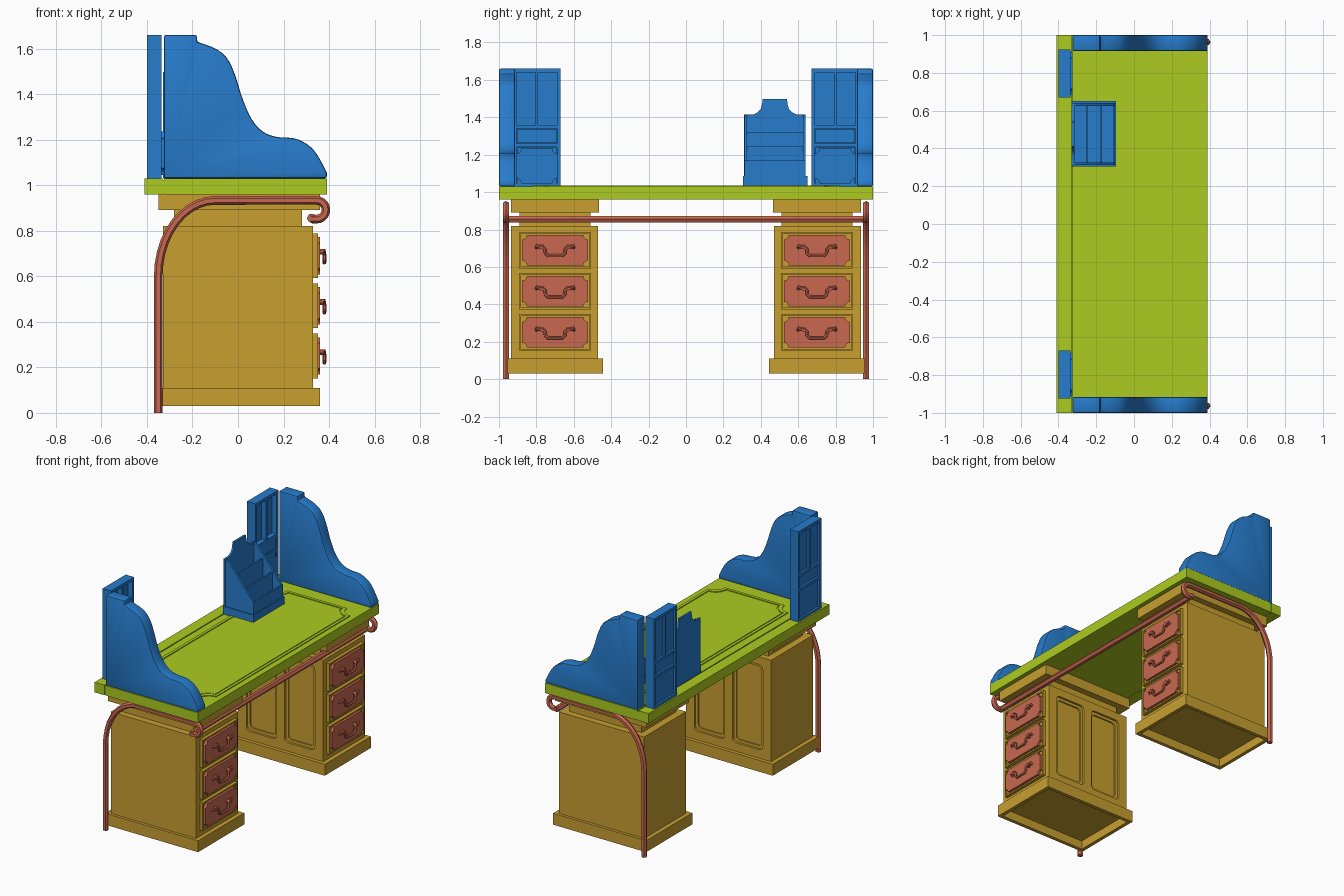
import bpy, bmesh
from math import sin, cos, radians
from mathutils import Vector

if "Cube" in bpy.data.objects:
    bpy.data.objects.remove(bpy.data.objects["Cube"])


def material(name, rgb):
    m = bpy.data.materials.new(name)
    m.diffuse_color = (*rgb, 1)
    m.use_nodes = True
    m.node_tree.nodes["Principled BSDF"].inputs["Base Color"].default_value = m.diffuse_color
    return m


BLUE = material("blue", (0.02, 0.20, 0.60))
GREEN = material("green", (0.42, 0.60, 0.015))
TAN = material("tan", (0.58, 0.35, 0.03))
RED = material("red", (0.58, 0.14, 0.08))


def prism(name, pts, axis, a, b, mat=None):
    """Extrude a 2D outline along an axis from a to b."""
    place = {"x": lambda p, t: (t, p[0], p[1]),
             "y": lambda p, t: (p[0], t, p[1]),
             "z": lambda p, t: (p[0], p[1], t)}[axis]
    bm = bmesh.new()
    lo = [bm.verts.new(place(p, a)) for p in pts]
    hi = [bm.verts.new(place(p, b)) for p in pts]
    bm.faces.new(lo)
    bm.faces.new(hi)
    for i in range(len(pts)):
        j = (i + 1) % len(pts)
        bm.faces.new((lo[i], lo[j], hi[j], hi[i]))
    bmesh.ops.recalc_face_normals(bm, faces=bm.faces)
    me = bpy.data.meshes.new(name)
    bm.to_mesh(me)
    bm.free()
    ob = bpy.data.objects.new(name, me)
    bpy.context.collection.objects.link(ob)
    if mat:
        me.materials.append(mat)
    return ob


def box(name, x, y, z, mat=None):
    return prism(name, [(x[0], y[0]), (x[1], y[0]), (x[1], y[1]), (x[0], y[1])], "z", z[0], z[1], mat)


def plate(u, v, r, concave=False, n=5):
    """Rectangle outline with rounded or scooped corners."""
    cu, cv, hw, hh = sum(u) / 2, sum(v) / 2, abs(u[1] - u[0]) / 2, abs(v[1] - v[0]) / 2
    pts = []
    for k, (su, sv) in enumerate([(1, 1), (-1, 1), (-1, -1), (1, -1)]):
        inset = 0 if concave else r
        for i in range(n + 1):
            t = i / n * 90
            ang = radians(270 + 90 * k - t if concave else 90 * k + t)
            pts.append((cu + su * (hw - inset) + r * cos(ang), cv + sv * (hh - inset) + r * sin(ang)))
    return pts


def cut(ob, cutter):
    cutter.hide_render = True
    cutter.hide_set(True)
    m = ob.modifiers.new("cut", "BOOLEAN")
    m.operation, m.solver, m.object = "DIFFERENCE", "EXACT", cutter
    bpy.context.view_layer.objects.active = ob
    bpy.ops.object.modifier_apply(modifier=m.name)
    bpy.data.objects.remove(cutter)


def tube(name, pts, r, mat, res=1):
    cu = bpy.data.curves.new(name, "CURVE")
    cu.dimensions = "3D"
    cu.bevel_depth, cu.bevel_resolution, cu.use_fill_caps = r, res, True
    sp = cu.splines.new("POLY")
    sp.points.add(len(pts) - 1)
    for p, co in zip(sp.points, pts):
        p.co = (*co, 1)
    cu.materials.append(mat)
    ob = bpy.data.objects.new(name, cu)
    bpy.context.collection.objects.link(ob)
    return ob


def smooth_path(ps, n=4):
    """Catmull-Rom through 2D points."""
    v = [Vector(p) for p in ps]
    v = [v[0] * 2 - v[1]] + v + [v[-1] * 2 - v[-2]]
    out = []
    for a, b, c, d in zip(v, v[1:], v[2:], v[3:]):
        for i in range(n):
            t = i / n
            out.append(0.5 * (2 * b + (c - a) * t + (2 * a - 5 * b + 4 * c - d) * t * t
                              + (3 * b - a - 3 * c + d) * t ** 3))
    return [tuple(p) for p in out] + [tuple(ps[-1])]


# Table top: main board, back strip, scooped writing inlay
box("table_top", (-0.325, 0.39), (-1, 1), (0.96, 1.03), GREEN)
box("table_back_strip", (-0.41, -0.332), (-1, 1), (0.96, 1.03), GREEN)
box("table_groove_floor", (-0.34, -0.32), (-0.998, 0.998), (0.962, 1.022), GREEN)
border = prism("inlay_border", plate((-0.27, 0.35), (-0.82, 0.82), 0.08, True, 8), "z", 1.028, 1.036, GREEN)
cut(border, prism("c", plate((-0.25, 0.33), (-0.80, 0.80), 0.08, True, 8), "z", 1.0, 1.1))
prism("writing_inlay", plate((-0.243, 0.323), (-0.793, 0.793), 0.08, True, 8), "z", 1.028, 1.034, GREEN)

# Swept outline of the end panels
curve = smooth_path([(-0.18, 1.63), (-0.10, 1.60), (-0.05, 1.56), (-0.015, 1.49), (0.02, 1.38), (0.06, 1.29),
                     (0.11, 1.235), (0.17, 1.212), (0.25, 1.205), (0.31, 1.175), (0.35, 1.13), (0.39, 1.055)])
outline = [(-0.325, 1.03), (-0.325, 1.66), (-0.18, 1.66)] + curve + [(0.39, 1.03)]

for s in (-1, 1):
    def ys(a, b):
        return tuple(sorted((s * a, s * b)))

    # End panel with eased edge
    panel = prism("end_panel", outline, "y", *ys(0.915, 1.0), BLUE)
    bev = panel.modifiers.new("bevel", "BEVEL")
    bev.width, bev.segments, bev.limit_method, bev.angle_limit = 0.009, 2, "ANGLE", radians(40)

    # Back cabinet: frame, shelves, divider, thin back, scooped door
    cx = (-0.40, -0.335)
    for a, b in ((0.67, 0.69), (0.905, 0.925)):
        box("cabinet_side", cx, ys(a, b), (1.03, 1.66), BLUE)
    for a, b in ((1.03, 1.045), (1.24, 1.26), (1.34, 1.36), (1.64, 1.66)):
        box("cabinet_shelf", cx, ys(0.68, 0.915), (a, b), BLUE)
    box("cabinet_divider", cx, ys(0.79, 0.805), (1.35, 1.65), BLUE)
    box("cabinet_back", (-0.385, -0.37), ys(0.68, 0.915), (1.035, 1.65), BLUE)
    box("cabinet_drawer", (-0.375, -0.338), ys(0.692, 0.903), (1.262, 1.338), BLUE)
    box("cabinet_door", (-0.375, -0.338), ys(0.692, 0.903), (1.047, 1.238), BLUE)
    prism("cabinet_door_panel", plate(ys(0.685, 0.91), (1.045, 1.235), 0.03, True), "x", -0.34, -0.325, BLUE)

    # Pedestal: hollow plinth, panelled body, neck, cap
    plinth = box("pedestal_plinth", (-0.36, 0.36), ys(0.445, 0.955), (0.03, 0.11), TAN)
    cut(plinth, box("c", (-0.335, 0.335), ys(0.47, 0.93), (0.0, 0.09)))
    body = box("pedestal_body", (-0.33, 0.33), ys(0.47, 0.935), (0.10, 0.82), TAN)
    for a, b in ((-0.265, -0.03), (0.03, 0.265)):
        cut(body, prism("c", plate((a, b), (0.17, 0.765), 0.03), "y", *ys(0.40, 0.485)))
        cut(body, prism("c", plate((a + 0.02, b - 0.02), (0.19, 0.745), 0.025), "y", *ys(0.40, 0.495)))
    box("pedestal_neck", (-0.28, 0.28), ys(0.51, 0.89), (0.81, 0.90), TAN)
    box("pedestal_cap", (-0.35, 0.36), ys(0.465, 0.935), (0.89, 0.962), TAN)

    # Drawers with scooped faces and bail handles
    yc = s * 0.70
    for zc in (0.25, 0.47, 0.69):
        front = box("drawer_front", (0.32, 0.352), (yc - 0.193, yc + 0.193), (zc - 0.098, zc + 0.098), TAN)
        cut(front, prism("c", plate((yc - 0.183, yc + 0.183), (zc - 0.088, zc + 0.088), 0.002), "x", 0.343, 0.4))
        prism("drawer_face", plate((yc - 0.177, yc + 0.177), (zc - 0.082, zc + 0.082), 0.026, True),
              "x", 0.34, 0.361, RED)
        half = [(0.362, 0.10, 0.012), (0.374, 0.098, 0.022), (0.378, 0.085, 0.018), (0.378, 0.065, 0.016),
                (0.379, 0.054, 0.004), (0.379, 0.052, -0.016), (0.379, 0.038, -0.030)]
        loop = [(x, yc - y, zc + z) for x, y, z in half] + [(x, yc + y, zc + z) for x, y, z in half[::-1]]
        tube("drawer_handle", loop, 0.009, RED)
        for d in (-0.07, 0.07):
            tube("handle_post", [(0.355, yc + d, zc + 0.017), (0.384, yc + d, zc + 0.017)], 0.014, RED)

    # Bent side leg ending in a hook
    leg = [(-0.35, 0.0), (-0.35, 0.3)]
    leg += [(-0.10 - 0.25 * cos(radians(t)), 0.60 + 0.333 * sin(radians(t))) for t in range(0, 91, 9)]
    leg += [(0.345 + 0.041 * cos(radians(t)), 0.892 + 0.041 * sin(radians(t))) for t in range(90, -91, -18)]
    leg += [(0.32, 0.852)]
    tube("side_leg", [(x, s * 0.963, z) for x, z in leg], 0.019, RED)

# Rail joining the two hooks
tube("front_rail", [(0.322, -0.975, 0.855), (0.322, 0.975, 0.855)], 0.02, RED)

# Letter rack: base, stepped boards, sloping sides, shaped back
box("rack_base", (-0.33, -0.095), (0.305, 0.65), (1.03, 1.085), BLUE)
for x, top in ((-0.255, 1.32), (-0.18, 1.245), (-0.11, 1.17)):
    box("rack_board", (x, x + 0.01), (0.315, 0.635), (1.08, top), BLUE)
side = [(-0.33, 1.08), (-0.10, 1.08), (-0.10, 1.17), (-0.29, 1.40), (-0.33, 1.415)]
prism("rack_side", side, "y", 0.312, 0.326, BLUE)
prism("rack_side", side, "y", 0.626, 0.64, BLUE)
shoulder = [(0.165, 1.08), (0.165, 1.415), (0.115, 1.415), (0.095, 1.425), (0.075, 1.445), (0.068, 1.47), (0.065, 1.497)]
rack_back = [(0.475 + y, z) for y, z in shoulder] + [(0.475 - y, z) for y, z in shoulder[::-1]]
prism("rack_back", rack_back, "x", -0.33, -0.316, BLUE)

# Smooth shading with kept edges
bpy.ops.object.select_all(action="SELECT")
bpy.context.view_layer.objects.active = bpy.data.objects["table_top"]
bpy.ops.object.convert(target="MESH")
bpy.ops.object.shade_smooth_by_angle(angle=radians(32))
